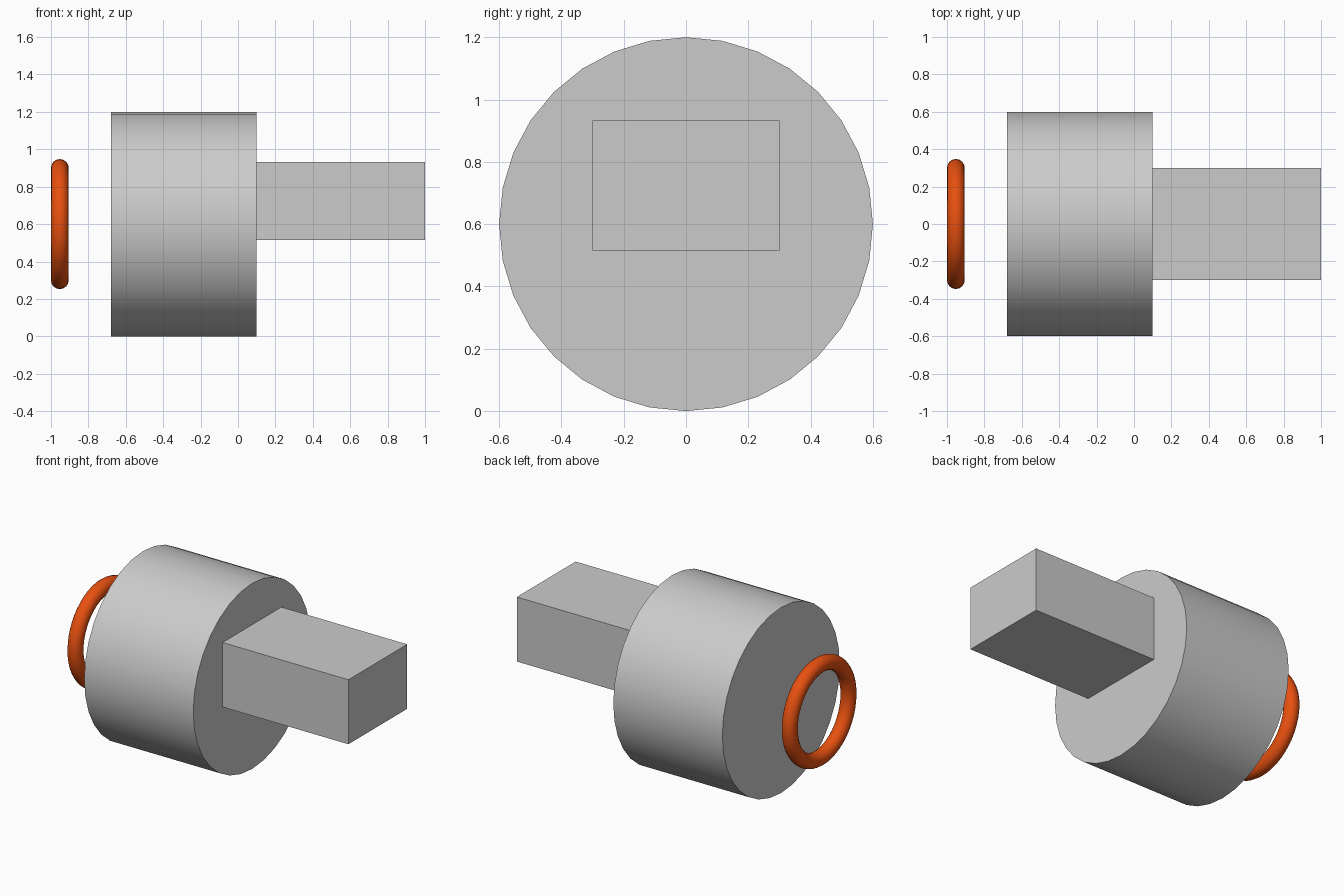
import bpy
from math import radians

cube = bpy.data.objects.get("Cube")
if cube:
    bpy.data.objects.remove(cube, do_unlink=True)


def material(name, colour):
    mat = bpy.data.materials.new(name)
    mat.use_nodes = True
    mat.diffuse_color = colour
    mat.node_tree.nodes["Principled BSDF"].inputs["Base Color"].default_value = colour
    return mat


def finish(name, mat, smooth=False):
    obj = bpy.context.object
    obj.name = name
    obj.data.materials.append(mat)
    if smooth:
        bpy.ops.object.shade_smooth_by_angle(angle=radians(30))
    return obj


grey = material("light grey", (0.6, 0.6, 0.6, 1))
orange = material("orange", (0.8, 0.08, 0.005, 1))
along_x = (0, radians(90), 0)
axis_z = 0.6

# Round body lying along x
bpy.ops.mesh.primitive_cylinder_add(vertices=32, radius=0.6, depth=0.78,
                                    location=(-0.29, 0, axis_z), rotation=along_x)
finish("body", grey, smooth=True)

# Rectangular block on the left end
bpy.ops.mesh.primitive_cube_add(size=1, location=(0.55, 0, 0.724))
block = finish("block", grey)
block.scale = (0.9, 0.6, 0.417)

# Floating ring off the right end
bpy.ops.mesh.primitive_torus_add(major_segments=48, minor_segments=16,
                                 major_radius=0.3, minor_radius=0.0475,
                                 location=(-0.9525, 0, axis_z), rotation=along_x)
finish("ring", orange, smooth=True)
